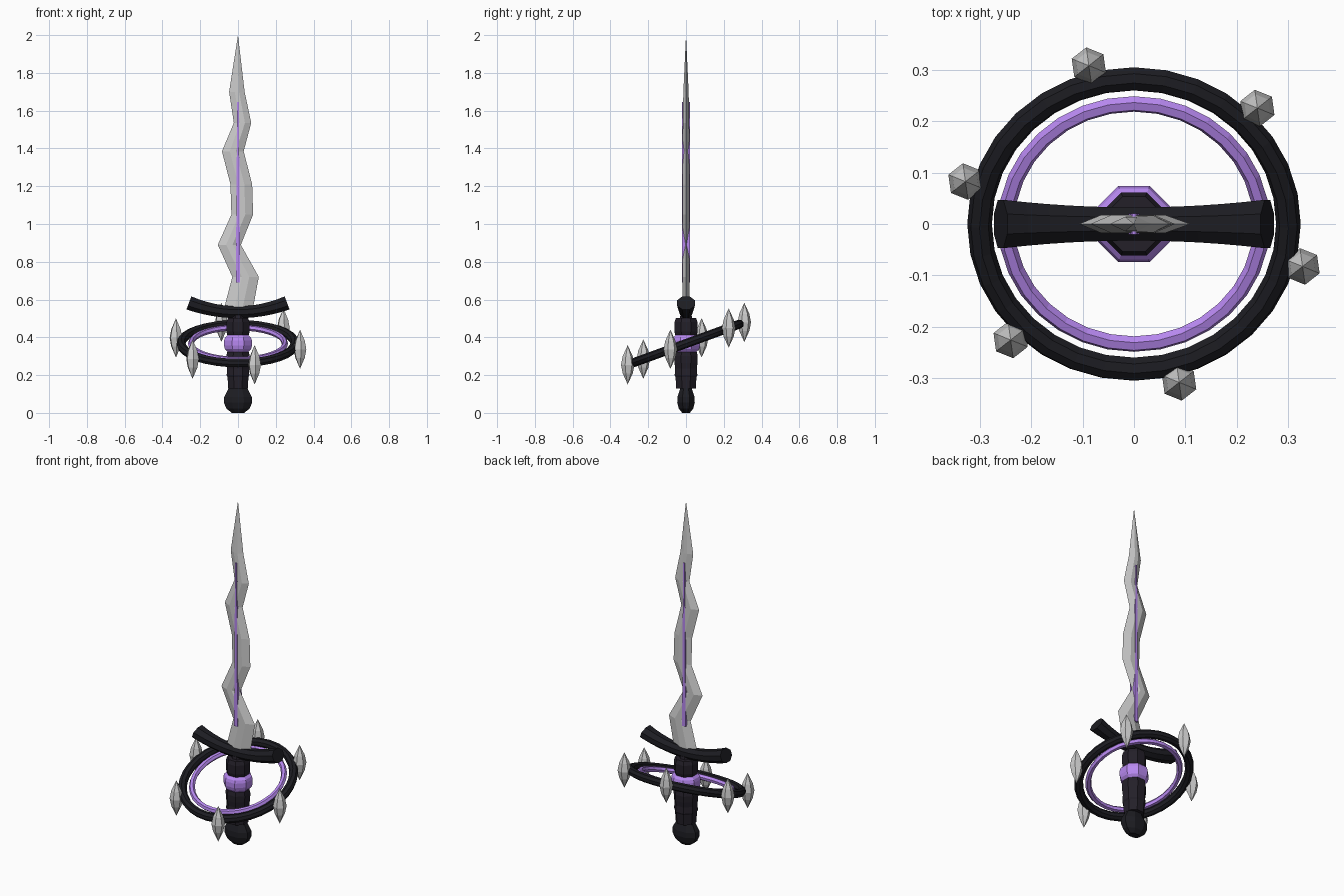
import bpy, bmesh, math
from mathutils import Vector, Matrix

if "Cube" in bpy.data.objects:
    bpy.data.objects.remove(bpy.data.objects["Cube"])


def material(name, rgb):
    m = bpy.data.materials.new(name)
    m.diffuse_color = (*rgb, 1)
    m.use_nodes = True
    m.node_tree.nodes["Principled BSDF"].inputs["Base Color"].default_value = m.diffuse_color
    return m


BLACK = material("black", (0.012, 0.012, 0.016))
GRIP = material("dark_grip", (0.017, 0.014, 0.022))
PURPLE = material("purple", (0.48, 0.25, 0.88))


def loft(name, rings, mat=None, closed=False):
    """Skin a list of equal-sized point rings; cap the ends or join them in a loop."""
    bm = bmesh.new()
    rows = [[bm.verts.new(p) for p in r] for r in rings]
    n = len(rows[0])
    pairs = list(zip(rows, rows[1:])) + ([(rows[-1], rows[0])] if closed else [])
    for a, b in pairs:
        for i in range(n):
            j = (i + 1) % n
            bm.faces.new((a[i], a[j], b[j], b[i]))
    if not closed:
        bm.faces.new(rows[0][::-1])
        bm.faces.new(rows[-1])
    bmesh.ops.remove_doubles(bm, verts=bm.verts, dist=1e-5)
    bmesh.ops.recalc_face_normals(bm, faces=bm.faces)
    me = bpy.data.meshes.new(name)
    bm.to_mesh(me)
    bm.free()
    ob = bpy.data.objects.new(name, me)
    bpy.context.collection.objects.link(ob)
    if mat:
        me.materials.append(mat)
    return ob


def turned(name, profile, mat=None, sides=8, phase=math.pi / 8, sy=1.0):
    """Revolve (radius, z) points around z with a low number of sides."""
    ang = [phase + math.tau * i / sides for i in range(sides)]
    return loft(name, [[(r * math.cos(a), r * sy * math.sin(a), z) for a in ang]
                       for r, z in profile], mat)


# Wavy blade: z, left edge, right edge, half thickness
BLADE = [(0.53, -0.08, 0.075, 0.018), (0.72, -0.03, 0.11, 0.018),
         (0.89, -0.107, 0.015, 0.018), (1.05, -0.035, 0.08, 0.018),
         (1.21, -0.04, 0.075, 0.018), (1.385, -0.085, 0.03, 0.018),
         (1.535, -0.022, 0.07, 0.017), (1.70, -0.047, 0.035, 0.014),
         (2.0, 0, 0, 0)]
rings = []
for z, l, r, t in BLADE:
    a, b = l + 0.36 * (r - l), r - 0.36 * (r - l)
    rings.append([(l, 0, z), (a, -t, z), (b, -t, z), (r, 0, z), (b, t, z), (a, t, z)])
loft("blade", rings)

# Glowing inlay through the middle of the blade
loft("blade_inlay", [[(x * w, y * 0.0205, z) for x, y in ((-1, -1), (1, -1), (1, 1), (-1, 1))]
                     for z, w in ((0.69, 0.011), (1.2, 0.008), (1.645, 0.004))], PURPLE)

# Upswept crossguard, flaring at the ends
rings = []
for i in range(-6, 7):
    u = i / 6
    c = Vector((0.26 * u, 0, 0.533 + 0.049 * u * u))
    t = math.atan(0.098 * u / 0.26)
    up = Vector((-math.sin(t), 0, math.cos(t)))
    ry, rz = 0.035 + 0.016 * u * u, 0.034 + 0.006 * u * u
    rings.append([c + Vector((0, ry * math.cos(a), 0)) + up * rz * math.sin(a)
                  for a in (math.pi / 8 + math.pi / 4 * k for k in range(8))])
loft("crossguard", rings, BLACK)

# Handle: upper grip, purple collar, lower grip, flattened pommel
turned("upper_grip", [(0.058, 0.40), (0.066, 0.43), (0.066, 0.48), (0.058, 0.502),
                      (0.035, 0.502), (0.03, 0.53)], GRIP)
turned("collar", [(0.06, 0.322), (0.075, 0.338), (0.08, 0.356), (0.08, 0.382),
                  (0.075, 0.398), (0.06, 0.412)], PURPLE)
turned("lower_grip", [(0.056, 0.128), (0.06, 0.19), (0.065, 0.20), (0.062, 0.235),
                      (0.066, 0.265), (0.067, 0.30), (0.06, 0.33)], GRIP)
turned("pommel", [(0.035, 0), (0.066, 0.022), (0.081, 0.055), (0.079, 0.085),
                  (0.056, 0.125), (0.054, 0.14)], BLACK, sy=0.62)

# Tilted double ring around the handle
TILT = Matrix.Translation((0, 0, 0.367)) @ Matrix.Rotation(math.radians(20), 4, 'X')


def ring(name, major, minor, sides, mat):
    rows = []
    for i in range(32):
        a = math.tau * i / 32
        rows.append([TILT @ Vector(((major + minor * math.cos(b)) * math.cos(a),
                                    (major + minor * math.cos(b)) * math.sin(a),
                                    minor * math.sin(b)))
                     for b in (math.tau * k / sides for k in range(sides))])
    return loft(name, rows, mat, closed=True)


ring("outer_ring", 0.301, 0.024, 8, BLACK)
ring("inner_ring", 0.249, 0.016, 6, PURPLE)

# Six upright crystals riding on the ring
for k in range(6):
    a = math.radians(-15 + 60 * k)
    ob = turned(f"crystal_{k + 1}", [(0, -0.104), (0.027, -0.045), (0.036, 0),
                                     (0.027, 0.045), (0, 0.104)],
                sides=6, phase=math.radians(38))
    ob.location = TILT @ Vector((0.34 * math.cos(a), 0.34 * math.sin(a), 0))
